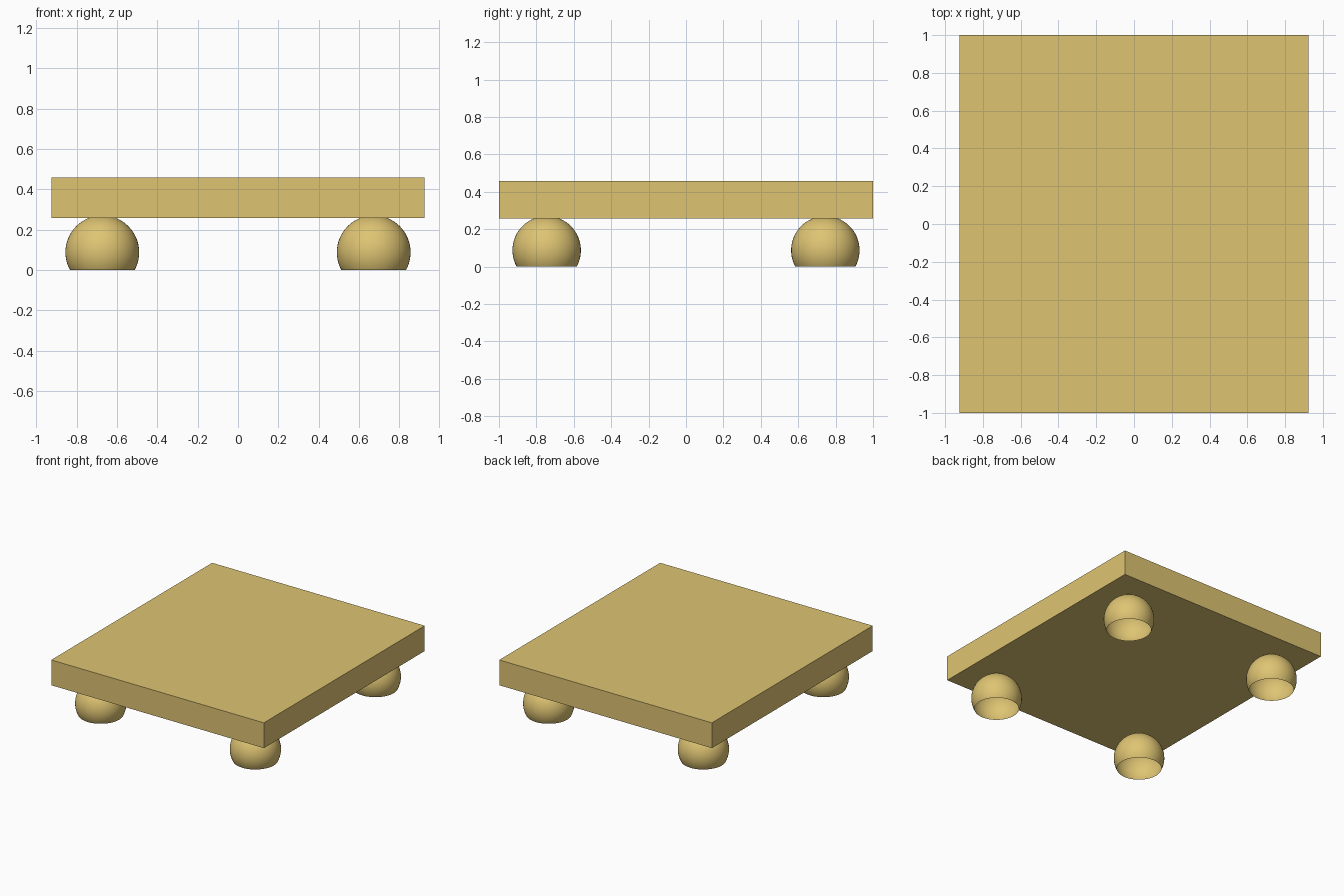
import bpy
import bmesh
from mathutils import Vector

cube = bpy.data.objects.get("Cube")
if cube:
    bpy.data.objects.remove(cube, do_unlink=True)

# Pale wood colour
wood = bpy.data.materials.new("pale_wood")
wood.use_nodes = True
colour = (0.73, 0.55, 0.17, 1)
wood.diffuse_color = colour
wood.node_tree.nodes["Principled BSDF"].inputs["Base Color"].default_value = colour

SLAB_BOTTOM, SLAB_TOP = 0.258, 0.457
FOOT_RADIUS, FOOT_CENTRE = 0.183, 0.087


def add_object(name, bm, location):
    mesh = bpy.data.meshes.new(name)
    bm.to_mesh(mesh)
    bm.free()
    mesh.materials.append(wood)
    obj = bpy.data.objects.new(name, mesh)
    obj.location = location
    bpy.context.collection.objects.link(obj)
    return obj


# Flat slab
bm = bmesh.new()
bmesh.ops.create_cube(bm, size=1)
bmesh.ops.scale(bm, vec=(1.85, 2, SLAB_TOP - SLAB_BOTTOM), verts=bm.verts)
add_object("slab", bm, (0, 0, (SLAB_TOP + SLAB_BOTTOM) / 2))


# Hollow ball foot, cut open at the floor
def add_foot(name, x, y):
    bm = bmesh.new()
    bmesh.ops.create_uvsphere(bm, u_segments=48, v_segments=32, radius=FOOT_RADIUS)
    bmesh.ops.bisect_plane(
        bm, geom=bm.verts[:] + bm.edges[:] + bm.faces[:],
        plane_co=Vector((0, 0, -FOOT_CENTRE)), plane_no=Vector((0, 0, 1)),
        clear_inner=True)
    for face in bm.faces:
        face.smooth = True
    add_object(name, bm, (x, y, FOOT_CENTRE))


for side, sx in (("left", 1), ("right", -1)):
    for end, sy in (("front", -1), ("back", 1)):
        add_foot(f"{end}_{side}_foot", sx * 0.673, sy * 0.745)
